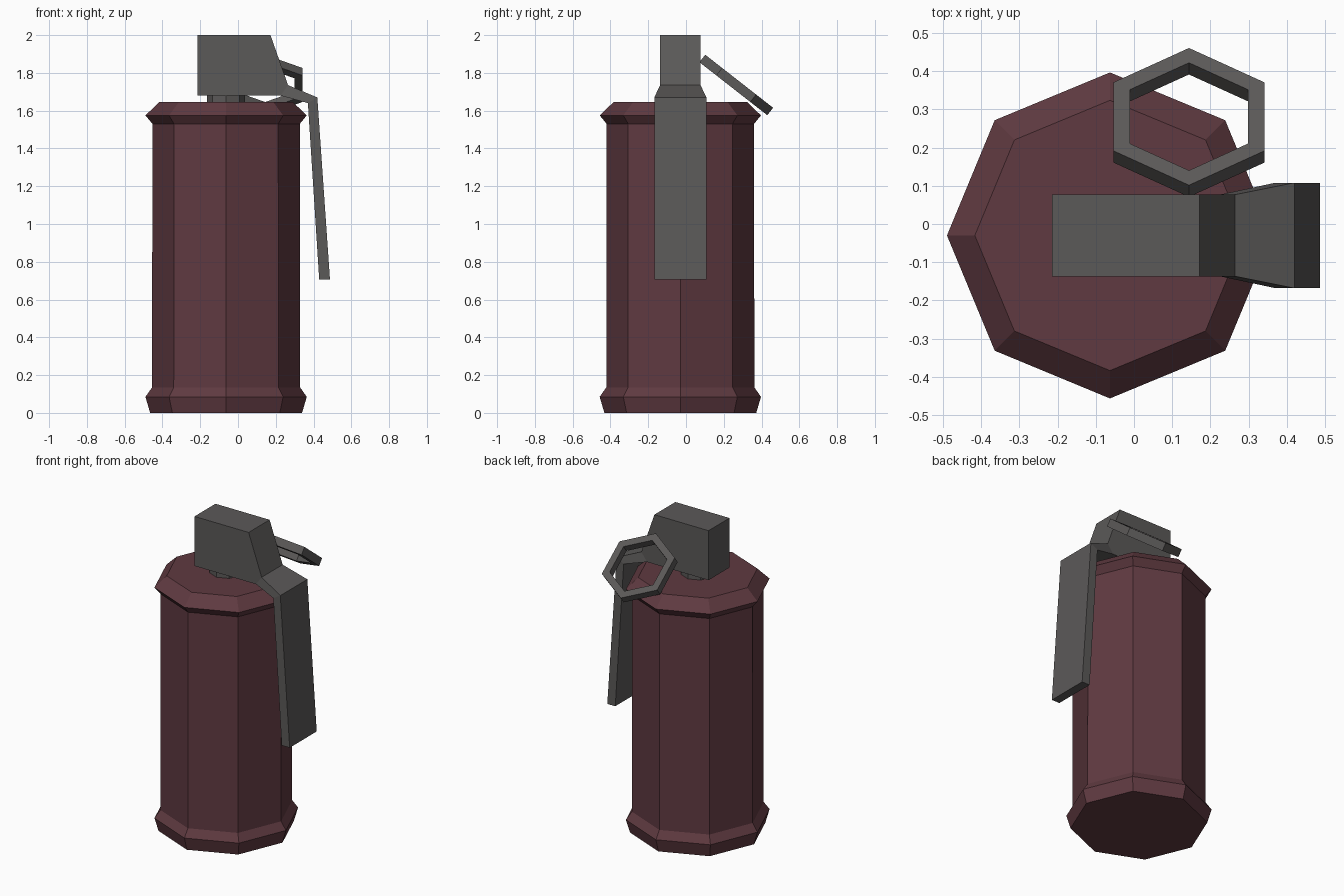
import bpy, math

if "Cube" in bpy.data.objects:
    bpy.data.objects.remove(bpy.data.objects["Cube"])

CX, CY = -0.063, -0.03


def material(name, color):
    m = bpy.data.materials.new(name)
    m.diffuse_color = (*color, 1)
    m.use_nodes = True
    m.node_tree.nodes["Principled BSDF"].inputs["Base Color"].default_value = m.diffuse_color
    return m


maroon = material("maroon_paint", (0.115, 0.042, 0.052))
steel = material("dark_steel", (0.105, 0.1, 0.098))


def loft(name, rings, mat, closed=False):
    """Join equal-length vertex rings with quads; cap the ends or close the loop."""
    n, k = len(rings[0]), len(rings)
    verts = [v for r in rings for v in r]
    faces = []
    for a in range(k if closed else k - 1):
        b = (a + 1) % k
        for i in range(n):
            j = (i + 1) % n
            faces.append((a * n + i, a * n + j, b * n + j, b * n + i))
    if not closed:
        faces += [tuple(reversed(range(n))), tuple(range((k - 1) * n, k * n))]
    mesh = bpy.data.meshes.new(name)
    mesh.from_pydata(verts, [], faces)
    mesh.materials.append(mat)
    obj = bpy.data.objects.new(name, mesh)
    bpy.context.collection.objects.link(obj)
    bpy.context.view_layer.objects.active = obj
    bpy.ops.object.mode_set(mode='EDIT')
    bpy.ops.mesh.select_all(action='SELECT')
    bpy.ops.mesh.normals_make_consistent(inside=False)
    bpy.ops.object.mode_set(mode='OBJECT')
    return obj


def polygon(r, z, sides, cx=0, cy=0, start=0):
    return [(cx + r * math.cos(start + math.tau * i / sides),
             cy + r * math.sin(start + math.tau * i / sides), z) for i in range(sides)]


# Octagonal canister with flared rims
canister_profile = [(0.402, 0), (0.427, 0.085), (0.392, 0.135),
                    (0.39, 1.53), (0.427, 1.575), (0.354, 1.645)]
loft("canister", [polygon(r, z, 8, CX, CY) for r, z in canister_profile], maroon)

# Neck between canister and fuse head
loft("neck", [polygon(0.1, z, 8, CX, CY) for z in (1.63, 1.70)], steel)

# Fuse head: slanted block
head_profile = [(-0.215, 1.68), (0.225, 1.68), (0.265, 1.735), (0.172, 2.0), (-0.215, 2.0)]
loft("fuse_head", [[(x, CY + s * 0.107, z) for x, z in head_profile] for s in (-1, 1)], steel)

# Safety lever: outer point, inner point and half width of each section
lever_sections = [((0.265, 1.735), (0.225, 1.68), 0.107),
                  ((0.42, 1.67), (0.37, 1.64), 0.138),
                  ((0.487, 0.705), (0.43, 0.705), 0.138)]
loft("safety_lever", [[(o[0], CY - w, o[1]), (o[0], CY + w, o[1]),
                       (i[0], CY + w, i[1]), (i[0], CY - w, i[1])]
                      for o, i, w in lever_sections], steel)

# Tilted hexagonal pull ring
ring_section = [(0.228, -0.025), (0.228, 0.025), (0.179, 0.025), (0.179, -0.025)]
ring = loft("pull_ring", [polygon(r, z, 6, start=math.pi / 2) for r, z in ring_section],
            steel, closed=True)
ring.location = (0.144, 0.266, 1.736)
ring.rotation_euler.x = math.radians(-38)
